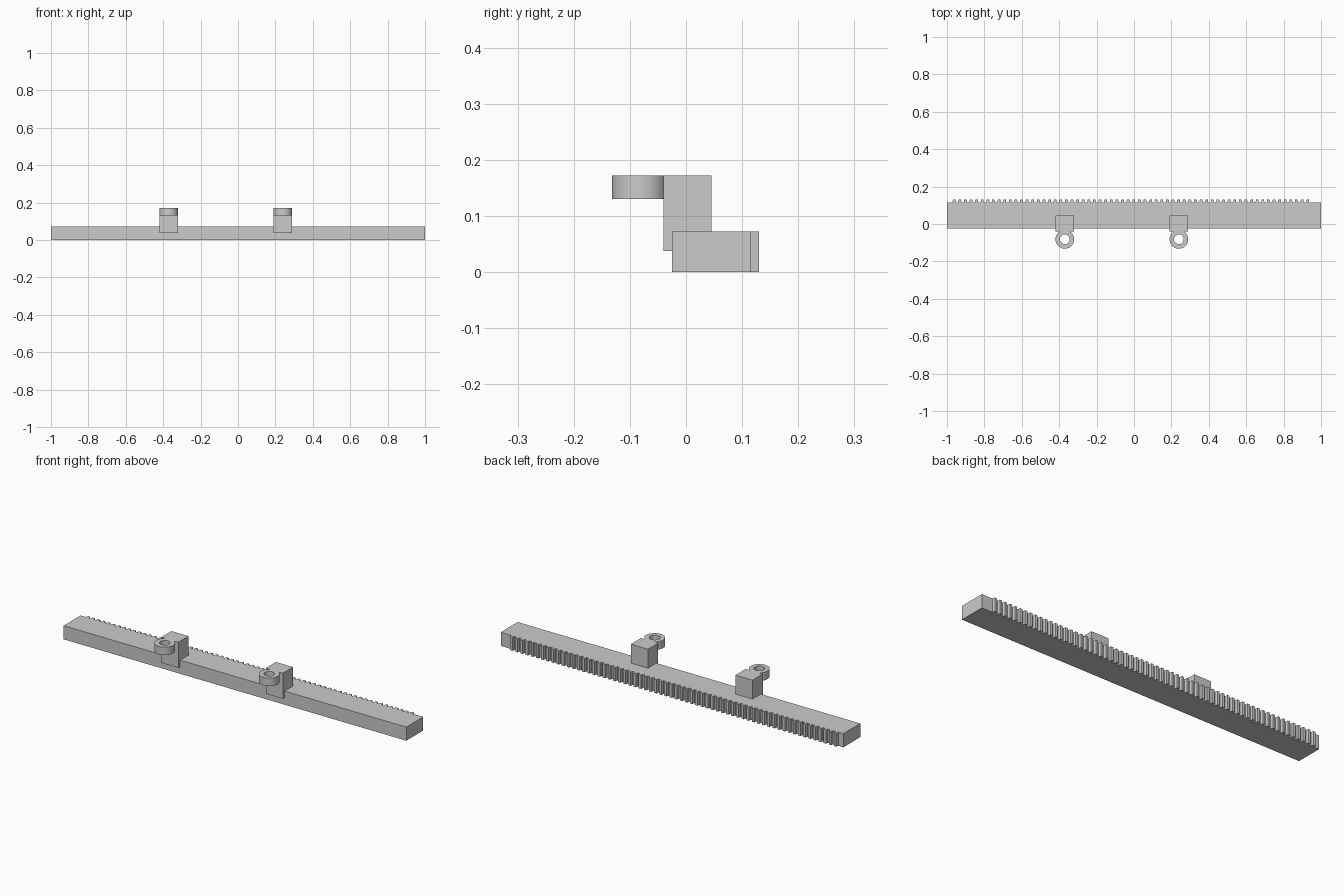
import bpy, bmesh, math
from mathutils import Matrix, Vector

cube = bpy.data.objects.get("Cube")
if cube:
    bpy.data.objects.remove(cube, do_unlink=True)

grey = bpy.data.materials.new("plain grey")
grey.use_nodes = True
colour = (0.6, 0.6, 0.6, 1)
grey.diffuse_color = colour
grey.node_tree.nodes["Principled BSDF"].inputs["Base Color"].default_value = colour


def finish(bm, name):
    bmesh.ops.recalc_face_normals(bm, faces=bm.faces)
    mesh = bpy.data.meshes.new(name)
    bm.to_mesh(mesh)
    bm.free()
    mesh.materials.append(grey)
    obj = bpy.data.objects.new(name, mesh)
    bpy.context.collection.objects.link(obj)
    return obj


def extrude_outline(points, z0, z1, name):
    bm = bmesh.new()
    face = bm.faces.new([bm.verts.new((x, y, z0)) for x, y in points])
    new = bmesh.ops.extrude_face_region(bm, geom=[face])["geom"]
    bmesh.ops.translate(bm, vec=(0, 0, z1 - z0),
                        verts=[v for v in new if isinstance(v, bmesh.types.BMVert)])
    return finish(bm, name)


def box(low, high, name):
    corners = [(low[0], low[1]), (high[0], low[1]), (high[0], high[1]), (low[0], high[1])]
    return extrude_outline(corners, low[2], high[2], name)


def ring(x, y, outer, inner, z0, z1, name, sides=48):
    # a square wall section spun around the hole axis
    bm = bmesh.new()
    section = [(inner, z0), (outer, z0), (outer, z1), (inner, z1)]
    verts = [bm.verts.new((x + r, y, z)) for r, z in section]
    edges = [bm.edges.new((verts[i], verts[(i + 1) % 4])) for i in range(4)]
    bmesh.ops.spin(bm, geom=verts + edges, cent=(x, y, 0), axis=(0, 0, 1),
                   angle=math.tau, steps=sides)
    bmesh.ops.remove_doubles(bm, verts=bm.verts, dist=0.0001)
    obj = finish(bm, name)
    for face in obj.data.polygons:
        face.use_smooth = abs(face.normal.z) < 0.5
    bpy.ops.object.select_all(action='DESELECT')
    obj.select_set(True)
    bpy.context.view_layer.objects.active = obj
    bpy.ops.object.shade_smooth_by_angle(angle=math.radians(30))
    return obj


# Rack bar with a toothed back edge
front, root, tip, top = -0.025, 0.116, 0.13, 0.072
teeth, first, pitch = 64, -0.97, 0.03
outline = [(1, front), (1, root)]
for i in reversed(range(teeth)):
    x = first + i * pitch
    outline += [(x + 0.017, root), (x + 0.015, tip), (x + 0.002, tip), (x, root)]
outline += [(-1, root), (-1, front)]
extrude_outline(outline, 0, top, "toothed_rack_bar")

# Two mounting blocks, each with a screw eye at the front
for side, x in (("right", -0.37), ("left", 0.24)):
    box((x - 0.05, -0.04, 0.037), (x + 0.05, 0.045, 0.172), side + "_mount_block")
    ring(x, -0.082, 0.05, 0.026, 0.13, 0.172, side + "_screw_eye")
